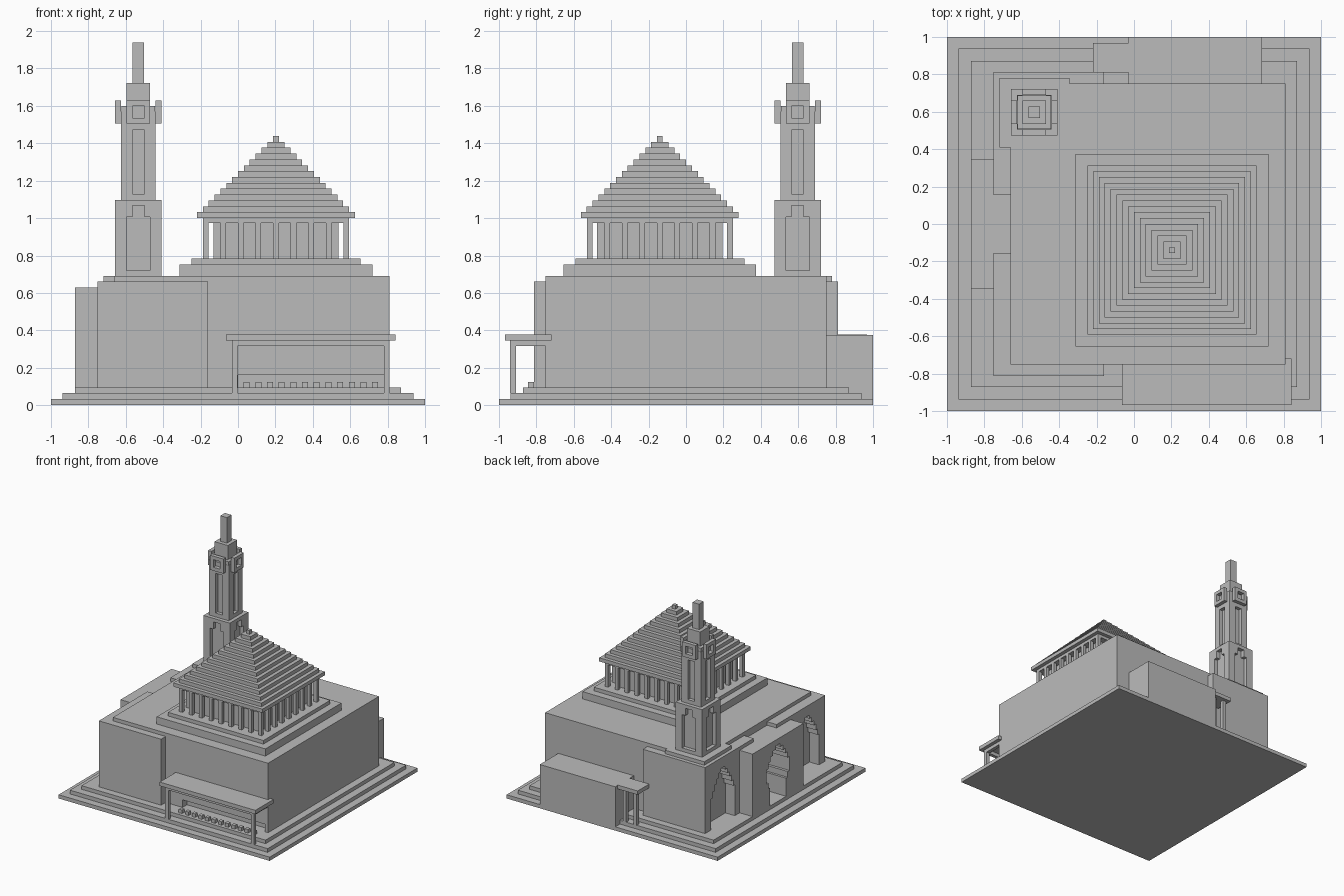
import bpy, bmesh, math
from mathutils import Matrix, Vector

cube = bpy.data.objects.get("Cube")
if cube:
    bpy.data.objects.remove(cube, do_unlink=True)

stone = bpy.data.materials.new("grey stone")
stone.use_nodes = True
stone.diffuse_color = (0.5, 0.5, 0.5, 1)
stone.node_tree.nodes["Principled BSDF"].inputs["Base Color"].default_value = (0.5, 0.5, 0.5, 1)


def finish(name, bm):
    bmesh.ops.recalc_face_normals(bm, faces=bm.faces)
    mesh = bpy.data.meshes.new(name)
    bm.to_mesh(mesh)
    bm.free()
    mesh.materials.append(stone)
    obj = bpy.data.objects.new(name, mesh)
    bpy.context.collection.objects.link(obj)
    return obj


def add_box(bm, x, y, z, matrix=Matrix()):
    centre = Vector([(a + b) / 2 for a, b in (x, y, z)])
    size = [b - a for a, b in (x, y, z)]
    bmesh.ops.create_cube(bm, size=1, matrix=matrix @ Matrix.Translation(centre) @ Matrix.Diagonal((*size, 1)))


def box(name, x, y, z):
    bm = bmesh.new()
    add_box(bm, x, y, z)
    return finish(name, bm)


def block(name, cx, cy, half, z0, z1):
    return box(name, (cx - half, cx + half), (cy - half, cy + half), (z0, z1))


def add_wall(bm, u, z, notch, depth, matrix=Matrix(), centre=None):
    """Wall facing -y with a stepped opening, given as (half width, step top)."""
    c = sum(u) / 2 if centre is None else centre
    side, low = [], z[0]
    for w, top in notch:
        side += [(w, low), (w, top)]
        low = top
    outline = [(u[0], z[0])] + [(c - w, t) for w, t in side]
    outline += [(c + w, t) for w, t in reversed(side)]
    outline += [(u[1], z[0]), (u[1], z[1]), (u[0], z[1])]
    face = bm.faces.new([bm.verts.new(matrix @ Vector((a, depth[0], b))) for a, b in outline])
    ext = bmesh.ops.extrude_face_region(bm, geom=[face])
    shift = matrix.to_3x3() @ Vector((0, depth[1] - depth[0], 0))
    verts = [v for v in ext["geom"] if isinstance(v, bmesh.types.BMVert)]
    bmesh.ops.translate(bm, verts=verts, vec=shift)


def wall(name, *args, **kw):
    bm = bmesh.new()
    add_wall(bm, *args, **kw)
    return finish(name, bm)


# Stepped base
FLOOR = 0.095
for i, (half, z0, z1) in enumerate([(1, 0, 0.032), (0.937, 0.032, 0.064), (0.872, 0.064, FLOOR)]):
    block(f"base_step_{i + 1}", 0, 0, half, z0, z1)

# Main hall, with a low washing recess along the front
box("main_hall", (-0.66, 0.81), (-0.69, 0.75), (FLOOR, 0.69))
wall("front_wall", (-0.66, 0.81), (FLOOR, 0.69), [(0.39, 0.16)], (-0.75, -0.69), centre=0.39)

# Side wings with arched niches, and the portal between them
west = Matrix.Rotation(-math.pi / 2, 4, "Z")  # turns a -y wall to face -x
niche = [(0.16, 0.36), (0.14, 0.41), (0.115, 0.46), (0.09, 0.5), (0.06, 0.54), (0.03, 0.57)]
for s, label in ((-1, "front"), (1, "back")):
    box(f"{label}_wing", (-0.66, -0.16), sorted((s * 0.75, s * 0.812)), (FLOOR, 0.66))
    u = sorted((-s * 0.812, -s * 0.155))
    wall(f"{label}_wing_niche_wall", u, (FLOOR, 0.66), niche, (-0.75, -0.66), west, centre=-s * 0.57)
horseshoe = [(0.11, 0.25), (0.13, 0.3), (0.153, 0.42), (0.13, 0.47), (0.1, 0.51), (0.065, 0.55), (0.03, 0.58)]
wall("portal", (-0.345, 0.345), (FLOOR, 0.63), horseshoe, (-0.872, -0.75), west)
wall("portal_passage", (-0.17, 0.17), (FLOOR, 0.63), horseshoe, (-0.75, -0.66), west)

# Rear annex and its small canopy
box("rear_annex", (-0.03, 0.685), (0.75, 1), (0.0, 0.375))
box("rear_canopy_roof", (-0.22, -0.03), (0.81, 0.968), (0.345, 0.378))
for i, x in enumerate((-0.19, -0.09)):
    box(f"rear_canopy_post_{i + 1}", (x, x + 0.03), (0.91, 0.94), (0.064, 0.345))

# Front canopy with posts, beams and stools
box("front_canopy_roof", (-0.065, 0.842), (-0.967, -0.72), (0.345, 0.378))
box("front_canopy_beam", (-0.03, 0.81), (-0.94, -0.91), (0.315, 0.345))
for i, x in enumerate((-0.032, 0.78)):
    box(f"front_canopy_post_{i + 1}", (x, x + 0.03), (-0.94, -0.91), (0.064, 0.345))
    box(f"front_canopy_side_beam_{i + 1}", (x, x + 0.03), (-0.91, -0.75), (0.315, 0.345))
bm = bmesh.new()
for i in range(12):
    x = 0.03 + i * 0.0625
    add_box(bm, (x, x + 0.032), (-0.845, -0.812), (FLOOR, 0.125))
finish("washing_stools", bm)

# Roof pavilion: podium, colonnade and stepped pyramid
PX, PY = 0.203, -0.14
block("podium_lower", PX, PY, 0.515, 0.69, 0.752)
block("podium_upper", PX, PY, 0.452, 0.752, 0.783)
block("pavilion_core", PX, PY, 0.335, 0.783, 1.0)
block("pavilion_lintel", PX, PY, 0.39, 0.975, 1.0)
bm = bmesh.new()
for i in range(-4, 5):
    for j in range(-4, 5):
        if max(abs(i), abs(j)) == 4:
            x, y = PX + i * 0.0938, PY + j * 0.0938
            add_box(bm, (x - 0.015, x + 0.015), (y - 0.015, y + 0.015), (0.783, 0.975))
finish("pavilion_columns", bm)
STEP = 0.0314
for i in range(14):
    z = 1.0 + i * STEP
    block(f"pyramid_step_{i + 1}", PX, PY, 0.422 - i * 0.0313, z, z + STEP)

# Tower: slab, two panelled tiers, framed windows, lantern and spire
TX, TY = -0.533, 0.597
box("tower_slab", (-0.72, -0.345), (0.41, 0.78), (0.655, 0.69))
lower, upper, frames = bmesh.new(), bmesh.new(), bmesh.new()
for k in range(4):
    m = Matrix.Translation((TX, TY, 0)) @ Matrix.Rotation(k * math.pi / 2, 4, "Z")
    add_box(lower, (-0.125, 0.125), (-0.125, -0.09), (0.69, 0.72), m)
    add_wall(lower, (-0.125, 0.125), (0.72, 1.097), [(0.063, 1.005), (0.032, 1.067)], (-0.125, -0.09), m)
    add_box(upper, (-0.093, 0.093), (-0.093, -0.06), (1.097, 1.13), m)
    add_wall(upper, (-0.093, 0.093), (1.13, 1.57), [(0.032, 1.47)], (-0.093, -0.06), m)
    add_box(frames, (-0.063, 0.063), (-0.125, -0.06), (1.505, 1.535), m)
    add_wall(frames, (-0.063, 0.063), (1.535, 1.63), [(0.032, 1.6)], (-0.125, -0.093), m)
finish("tower_lower_panels", lower)
finish("tower_upper_panels", upper)
finish("tower_window_frames", frames)
block("tower_lower_core", TX, TY, 0.092, 0.69, 1.097)
block("tower_upper_core", TX, TY, 0.063, 1.097, 1.6)
block("tower_collar", TX, TY, 0.09, 1.57, 1.6)
block("tower_lantern", TX, TY, 0.063, 1.6, 1.722)
block("tower_spire", TX, TY, 0.031, 1.722, 1.94)
